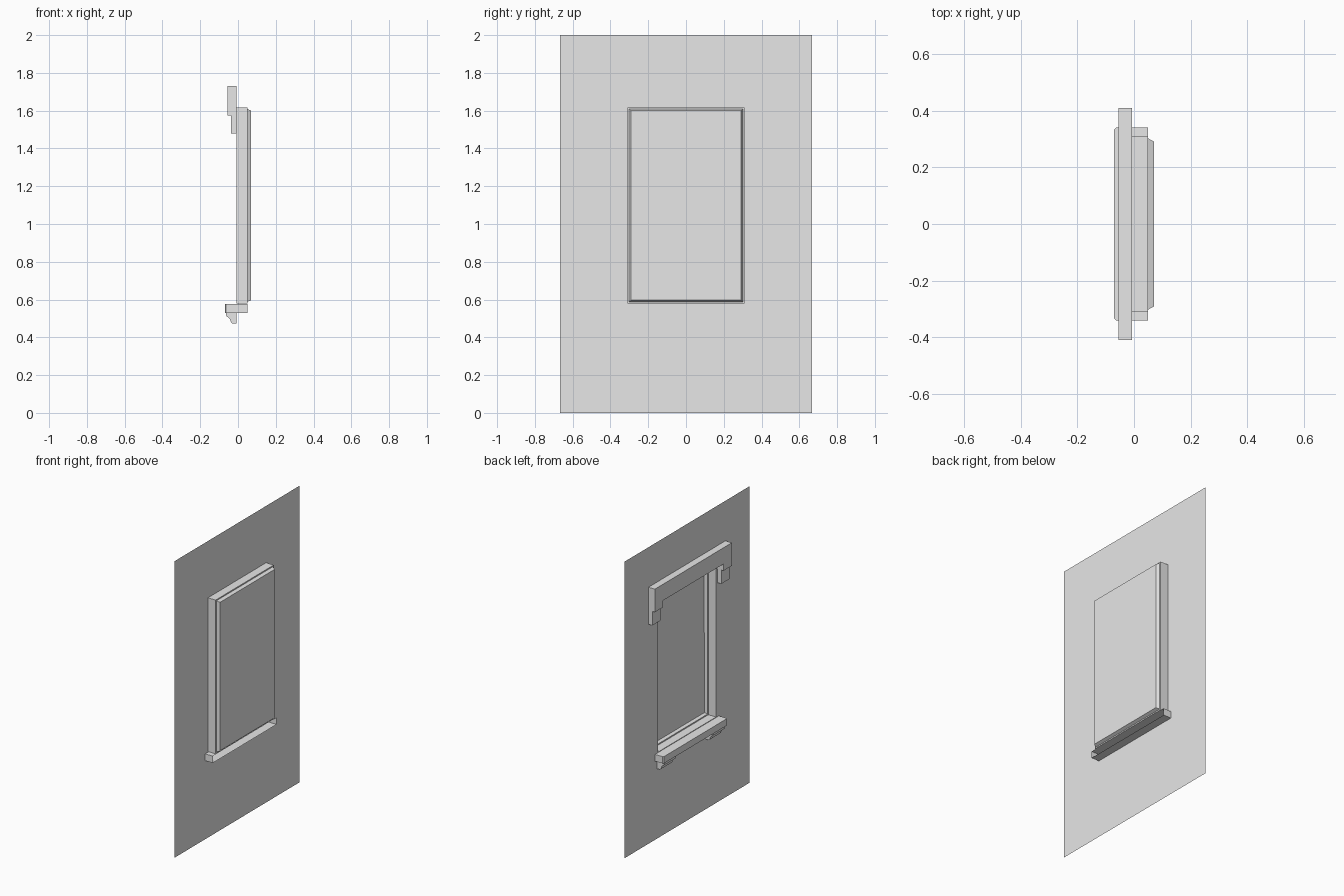
import bpy
import bmesh

cube = bpy.data.objects.get("Cube")
if cube:
    bpy.data.objects.remove(cube, do_unlink=True)

plaster = bpy.data.materials.new("light_grey")
plaster.use_nodes = True
GREY = (0.8, 0.8, 0.8, 1)
plaster.diffuse_color = GREY
plaster.node_tree.nodes["Principled BSDF"].inputs["Base Color"].default_value = GREY

WALL_X = -0.007


def finish(name, bm):
    bmesh.ops.recalc_face_normals(bm, faces=bm.faces)
    mesh = bpy.data.meshes.new(name)
    bm.to_mesh(mesh)
    bm.free()
    mesh.materials.append(plaster)
    obj = bpy.data.objects.new(name, mesh)
    bpy.context.scene.collection.objects.link(obj)
    return obj


def ring_shell(name, sections, cap=False):
    """Bridge rectangles given as (x, half width, bottom, top)."""
    bm = bmesh.new()
    loops = [[bm.verts.new((x, y, z)) for y, z in
              ((-w, lo), (w, lo), (w, hi), (-w, hi))]
             for x, w, lo, hi in sections]
    for a, b in zip(loops, loops[1:]):
        for i in range(4):
            j = (i + 1) % 4
            bm.faces.new((a[i], a[j], b[j], b[i]))
    if cap:
        bm.faces.new(loops[-1])
    return finish(name, bm)


def prism(name, outline, offset, open_end=False):
    """Extrude an outline of 3D points by an offset."""
    bm = bmesh.new()
    face = bm.faces.new([bm.verts.new(p) for p in outline])
    made = bmesh.ops.extrude_face_region(bm, geom=[face], use_keep_orig=True)["geom"]
    moved = [g for g in made if isinstance(g, bmesh.types.BMVert)]
    bmesh.ops.translate(bm, verts=moved, vec=offset)
    if open_end:
        caps = [g for g in made if isinstance(g, bmesh.types.BMFace)]
        bmesh.ops.delete(bm, geom=caps, context='FACES_ONLY')
    return finish(name, bm)


# Wall sheet with the window opening
opening = (0.31, 0.58, 1.617)
ring_shell("wall", [(WALL_X, 0.667, 0, 2), (WALL_X, *opening)])

# Recess lining with its narrow inner lip
ring_shell("window_reveal", [(WALL_X, *opening), (0.05, *opening),
                             (0.05, 0.302, 0.588, 1.609)])

# Tapered sash surround and the two overlapping panes
ring_shell("sash_frame", [(0.05, 0.302, 0.588, 1.609), (0.07, 0.291, 0.597, 1.6)])
for name, x, lo, hi in (("upper_pane", 0.07, 1.113, 1.6),
                        ("lower_pane", 0.067, 0.597, 1.138)):
    ring_shell(name, [(x, 0.291, lo, hi)], cap=True)

# Lintel: notched upper band and a shallower block under each end
half = [(0.41, 1.73), (0.41, 1.575), (0.322, 1.575), (0.322, 1.62)]
band = half + [(-y, z) for y, z in reversed(half)]
prism("lintel", [(WALL_X, y, z) for y, z in band], (-0.048, 0, 0))
for side, s in (("left", 1), ("right", -1)):
    block = [(0.41, 1.575), (0.41, 1.48), (0.325, 1.48), (0.325, 1.575)]
    prism("lintel_end_" + side, [(WALL_X, s * y, z) for y, z in block],
          (-0.029, 0, 0))

# Sill: hollow towards the room, clipped outer corners
plan = [(0.05, 0.34), (-0.063, 0.34), (-0.07, 0.333)]
plan += [(x, -y) for x, y in reversed(plan)]
sill = prism("sill", [(x, y, 0.53) for x, y in plan], (0, 0, 0.046))
bm = bmesh.new()
bm.from_mesh(sill.data)
room_face = [f for f in bm.faces if f.calc_center_median().x > 0.045]
bmesh.ops.delete(bm, geom=room_face, context='FACES_ONLY')
bm.to_mesh(sill.data)
bm.free()

# Curved brackets below the sill
profile = [(WALL_X, 0.53), (-0.063, 0.53), (-0.062, 0.511), (-0.052, 0.506),
           (-0.042, 0.495), (-0.037, 0.479), (-0.03, 0.472), (WALL_X, 0.472)]
for side, y in (("left", 0.2), ("right", -0.32)):
    prism("sill_bracket_" + side, [(x, y, z) for x, z in profile], (0, 0.12, 0))
